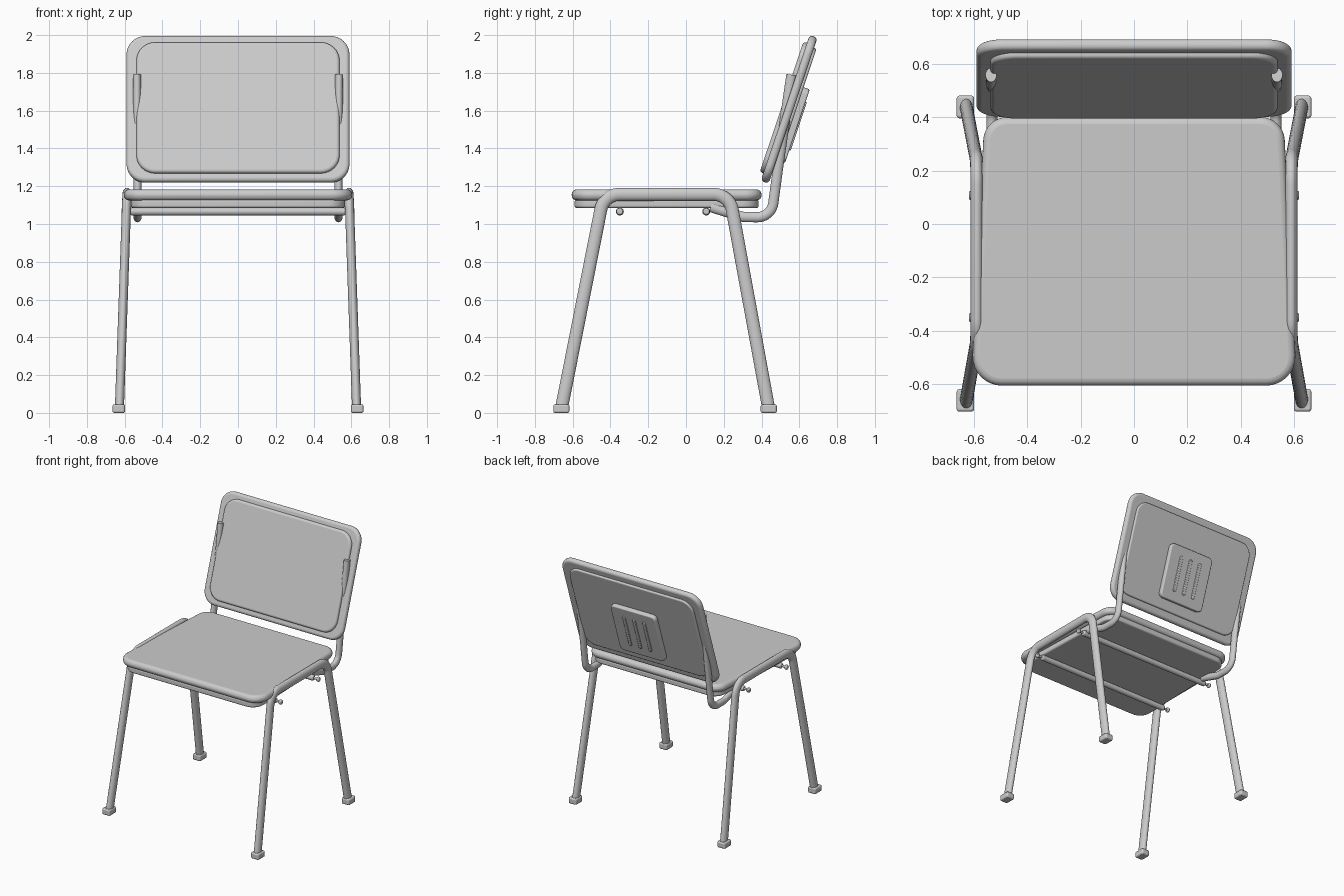
import bpy, bmesh, math
from mathutils import Vector, Matrix

if "Cube" in bpy.data.objects:
    bpy.data.objects.remove(bpy.data.objects["Cube"])


def finish(name, bm, bevel=0, segments=4, matrix=None):
    bmesh.ops.recalc_face_normals(bm, faces=bm.faces)
    me = bpy.data.meshes.new(name)
    bm.to_mesh(me)
    bm.free()
    ob = bpy.data.objects.new(name, me)
    bpy.context.collection.objects.link(ob)
    if matrix:
        ob.matrix_world = matrix
    if bevel:
        m = ob.modifiers.new("round_edges", 'BEVEL')
        m.width, m.segments = bevel, segments
        m.limit_method, m.angle_limit = 'ANGLE', math.radians(40)
    bpy.ops.object.select_all(action='DESELECT')
    ob.select_set(True)
    bpy.context.view_layer.objects.active = ob
    bpy.ops.object.shade_smooth_by_angle(angle=math.radians(35))
    return ob


def fillet(pts, radii, closed=False, steps=8):
    """Replace each corner of a polyline with an arc."""
    pts = [Vector(p) for p in pts]
    out, n = [], len(pts)
    for i, p in enumerate(pts):
        r = radii[i]
        if r == 0 or (not closed and i in (0, n - 1)):
            out.append(p)
            continue
        a = (pts[i - 1] - p).normalized()
        b = (pts[(i + 1) % n] - p).normalized()
        half = a.angle(b) / 2
        centre = p + (a + b).normalized() * (r / math.sin(half))
        d = r / math.tan(half)
        va, vb = p + a * d - centre, p + b * d - centre
        ang = va.angle(vb)
        for k in range(steps + 1):
            t = k / steps
            out.append(centre + (va * math.sin((1 - t) * ang) + vb * math.sin(t * ang)) / math.sin(ang))
    return out


def slab(name, corners, radii, z0, z1, bevel, matrix=None, segments=4):
    """Extruded outline with rounded corners."""
    bm = bmesh.new()
    pts = fillet([(x, y, 0) for x, y in corners], radii, closed=True)
    f = bm.faces.new([bm.verts.new((p.x, p.y, z0)) for p in pts])
    top = bmesh.ops.extrude_face_region(bm, geom=[f])["geom"]
    bmesh.ops.translate(bm, vec=(0, 0, z1 - z0), verts=[v for v in top if isinstance(v, bmesh.types.BMVert)])
    return finish(name, bm, bevel, segments, matrix)


def rect(w, h, cx=0, cy=0):
    return [(cx - w / 2, cy - h / 2), (cx + w / 2, cy - h / 2), (cx + w / 2, cy + h / 2), (cx - w / 2, cy + h / 2)]


def tube(name, pts, radii, rx, rn, sides=20):
    """Oval tube swept along a path lying close to the YZ plane."""
    path = fillet(pts, radii, steps=10)
    bm = bmesh.new()
    rings = []
    for i, p in enumerate(path):
        t = Vector((0, 0, 0))
        if i > 0:
            t += (p - path[i - 1]).normalized()
        if i < len(path) - 1:
            t += (path[i + 1] - p).normalized()
        t.normalize()
        side = Vector((1, 0, 0))
        side = (side - t * side.dot(t)).normalized()
        nrm = t.cross(side)
        rings.append([bm.verts.new(p + side * rx * math.cos(a) + nrm * rn * math.sin(a))
                      for a in (2 * math.pi * k / sides for k in range(sides))])
    for r0, r1 in zip(rings, rings[1:]):
        for k in range(sides):
            bm.faces.new((r0[k], r0[(k + 1) % sides], r1[(k + 1) % sides], r1[k]))
    bm.faces.new(rings[0])
    bm.faces.new(rings[-1])
    return finish(name, bm)


def rod(name, x0, x1, y, z, r):
    """Round bar along X."""
    bm = bmesh.new()
    m = Matrix.Translation(((x0 + x1) / 2, y, z)) @ Matrix.Rotation(math.pi / 2, 4, 'Y')
    bmesh.ops.create_cone(bm, cap_ends=True, segments=16, radius1=r, radius2=r, depth=abs(x1 - x0), matrix=m)
    return finish(name, bm, r * 0.4, 2)


# Seat cushion and the board below it
slab("seat_cushion", [(-0.61, -0.605), (0.61, -0.605), (0.56, 0.4), (-0.56, 0.4)],
     [0.11, 0.11, 0.09, 0.09], 1.125, 1.183, 0.026)
slab("seat_board", [(-0.57, -0.59), (0.57, -0.59), (0.54, 0.385), (-0.54, 0.385)],
     [0.09] * 4, 1.085, 1.13, 0.012)

# Side frames: front leg, seat rail and rear leg in one bent tube
for s, side in ((-1, "left"), (1, "right")):
    tube(side + "_leg_frame",
         [(s * 0.628, -0.66, 0.02), (s * 0.588, -0.435, 1.157), (s * 0.588, 0.23, 1.157), (s * 0.628, 0.438, 0.02)],
         [0, 0.1, 0.1, 0], 0.024, 0.034)
    # Floor caps
    for y, end in ((-0.66, "front"), (0.438, "rear")):
        slab(f"{side}_{end}_foot", rect(0.066, 0.085, s * 0.631, y), [0.012] * 4, 0, 0.045, 0.008, segments=2)
    # Back support tube
    tube(side + "_back_support",
         [(s * 0.532, 0.13, 1.09), (s * 0.532, 0.30, 1.037), (s * 0.532, 0.452, 1.035),
          (s * 0.532, 0.485, 1.28), (s * 0.535, 0.558, 1.79)],
         [0, 0.1, 0.085, 0.25, 0], 0.021, 0.027)

# Cross bars under the seat with end screws
for y, end in ((-0.35, "front"), (0.107, "rear")):
    rod(end + "_cross_bar", -0.57, 0.57, y, 1.066, 0.021)
    for s, side in ((-1, "left"), (1, "right")):
        rod(f"{side}_{end}_screw_shank", s * 0.56, s * 0.605, y, 1.066, 0.008)
        rod(f"{side}_{end}_screw_head", s * 0.597, s * 0.618, y, 1.066, 0.018)

# Backrest, built flat then tilted: local x = width, y = up, z = forward
tilt = math.radians(18.5)
back = Matrix.Translation((0, 0.546, 1.607)) @ Matrix.Rotation(math.pi / 2 - tilt, 4, 'X')
slab("backrest_shell", rect(1.18, 0.815), [0.1] * 4, -0.022, 0.022, 0.019, back)
slab("backrest_cushion", rect(1.075, 0.73), [0.1] * 4, 0, 0.042, 0.016, back)
slab("backrest_rear_panel", rect(1.05, 0.70), [0.09] * 4, -0.036, 0, 0.01, back)
slab("rear_grip_plate", rect(0.38, 0.41, 0, -0.07), [0.035] * 4, -0.07, -0.034, 0.008, back)
for i in (-1, 0, 1):
    slab(f"grip_rib_{i + 2}", rect(0.026, 0.27, i * 0.085, -0.07), [0.012] * 4, -0.077, -0.066, 0.004, back, 2)
